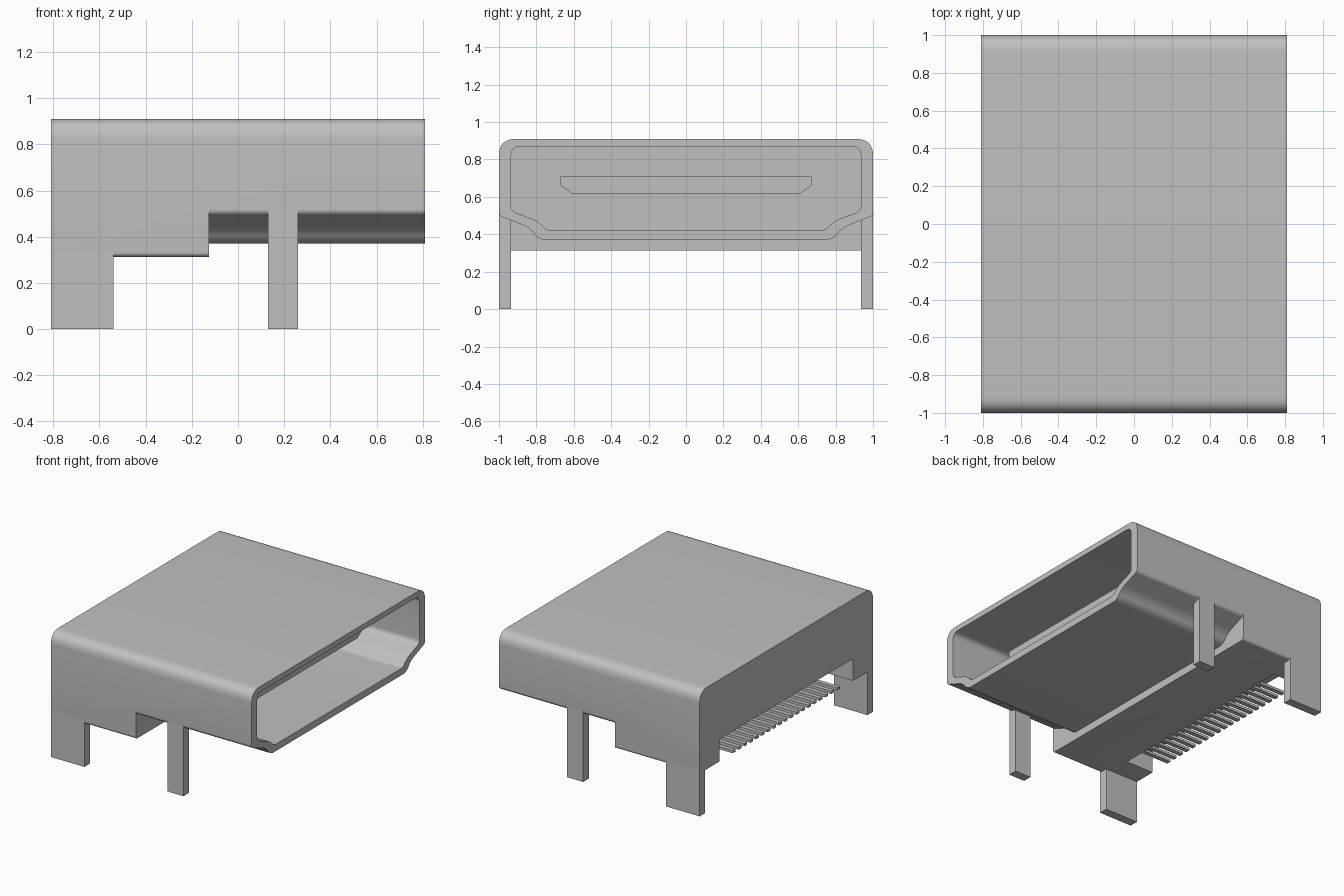
import bpy, bmesh
from mathutils import Vector

old = bpy.data.objects.get("Cube")
if old:
    bpy.data.objects.remove(old, do_unlink=True)

metal = bpy.data.materials.new("plain_grey")
metal.use_nodes = True
grey = (0.53, 0.53, 0.53, 1)
metal.diffuse_color = grey
metal.node_tree.nodes["Principled BSDF"].inputs["Base Color"].default_value = grey


def rounded(half, steps=8):
    """Mirror half a (y, z, fillet) outline across y = 0 and round its corners."""
    corners = half + [(-y, z, r) for y, z, r in reversed(half)]
    out = []
    for i, (y, z, r) in enumerate(corners):
        p = Vector((y, z))
        if not r:
            out.append(p)
            continue
        a = Vector(corners[i - 1][:2]) - p
        b = Vector(corners[(i + 1) % len(corners)][:2]) - p
        a, b = p + a.normalized() * r, p + b.normalized() * r
        for s in range(steps + 1):
            t = s / steps
            out.append(a * (1 - t) ** 2 + p * 2 * t * (1 - t) + b * t * t)
    return out


def extrude(name, outline, x0, x1):
    """Sweep a y-z outline along x into a closed solid."""
    bm = bmesh.new()
    face = bm.faces.new([bm.verts.new((x0, p[0], p[1])) for p in outline])
    moved = bmesh.ops.extrude_face_region(bm, geom=[face])["geom"]
    verts = [v for v in moved if isinstance(v, bmesh.types.BMVert)]
    bmesh.ops.translate(bm, verts=verts, vec=(x1 - x0, 0, 0))
    bmesh.ops.remove_doubles(bm, verts=bm.verts, dist=1e-5)
    bmesh.ops.recalc_face_normals(bm, faces=bm.faces)
    mesh = bpy.data.meshes.new(name)
    bm.to_mesh(mesh)
    bm.free()
    mesh.materials.append(metal)
    obj = bpy.data.objects.new(name, mesh)
    bpy.context.collection.objects.link(obj)
    return obj


def box(name, x0, x1, y0, y1, z0, z1):
    return extrude(name, [(y0, z0), (y1, z0), (y1, z1), (y0, z1)], x0, x1)


def activate(obj):
    bpy.ops.object.select_all(action="DESELECT")
    obj.select_set(True)
    bpy.context.view_layer.objects.active = obj


def cut(obj, cutter):
    cutter.hide_render = True
    activate(obj)
    mod = obj.modifiers.new("cut", "BOOLEAN")
    mod.operation, mod.solver, mod.object = "DIFFERENCE", "EXACT", cutter
    bpy.ops.object.modifier_apply(modifier=mod.name)
    bpy.data.objects.remove(cutter, do_unlink=True)


BACK, FRONT, BOTTOM, WALL = -0.81, 0.81, 0.313, 0.935

# Housing with rounded upper edges and eased lower edges
housing = extrude("housing", rounded(
    [(1, 0.91, 0.09), (1, 0.313, 0.022)]), BACK, FRONT)

# Stepped-in underside of the mouth
cut(housing, extrude("underside_cutter", rounded(
    [(1.2, 0.2, 0), (1.2, 0.52, 0), (1, 0.52, 0), (1, 0.50, 0.02),
     (0.835, 0.435, 0.04), (0.785, 0.37, 0.04)]), -0.125, 1))

# Plug opening
cut(housing, extrude("opening_cutter", rounded(
    [(WALL, 0.87, 0.05), (WALL, 0.525, 0.03),
     (0.79, 0.47, 0.04), (0.745, 0.42, 0.03)]), -0.3, 1))

# Recess for the contacts at the back
cut(housing, box("recess_cutter", -1, -0.585, -0.77, 0.77, 0.2, 0.475))
activate(housing)
bpy.ops.object.shade_smooth_by_angle(angle=0.5)

# Contact tongue inside the opening
extrude("tongue", rounded(
    [(0.67, 0.71, 0), (0.67, 0.66, 0), (0.605, 0.615, 0)]), -0.35, 0.54)

# Mounting legs on both sides
for side, name in ((-1, "right"), (1, "left")):
    y0, y1 = sorted((side * WALL, side))
    box("rear_leg_" + name, BACK, -0.54, y0, y1, 0, 0.335)
    box("middle_leg_" + name, 0.13, 0.26, y0, y1, 0, 0.52)

# Row of solder pins
PINS, PITCH = 19, 0.0667
for i in range(PINS):
    y = (i - (PINS - 1) / 2) * PITCH
    box(f"pin_{i + 1}", BACK, -0.57, y - 0.016, y + 0.016, BOTTOM + 0.001, BOTTOM + 0.02)
